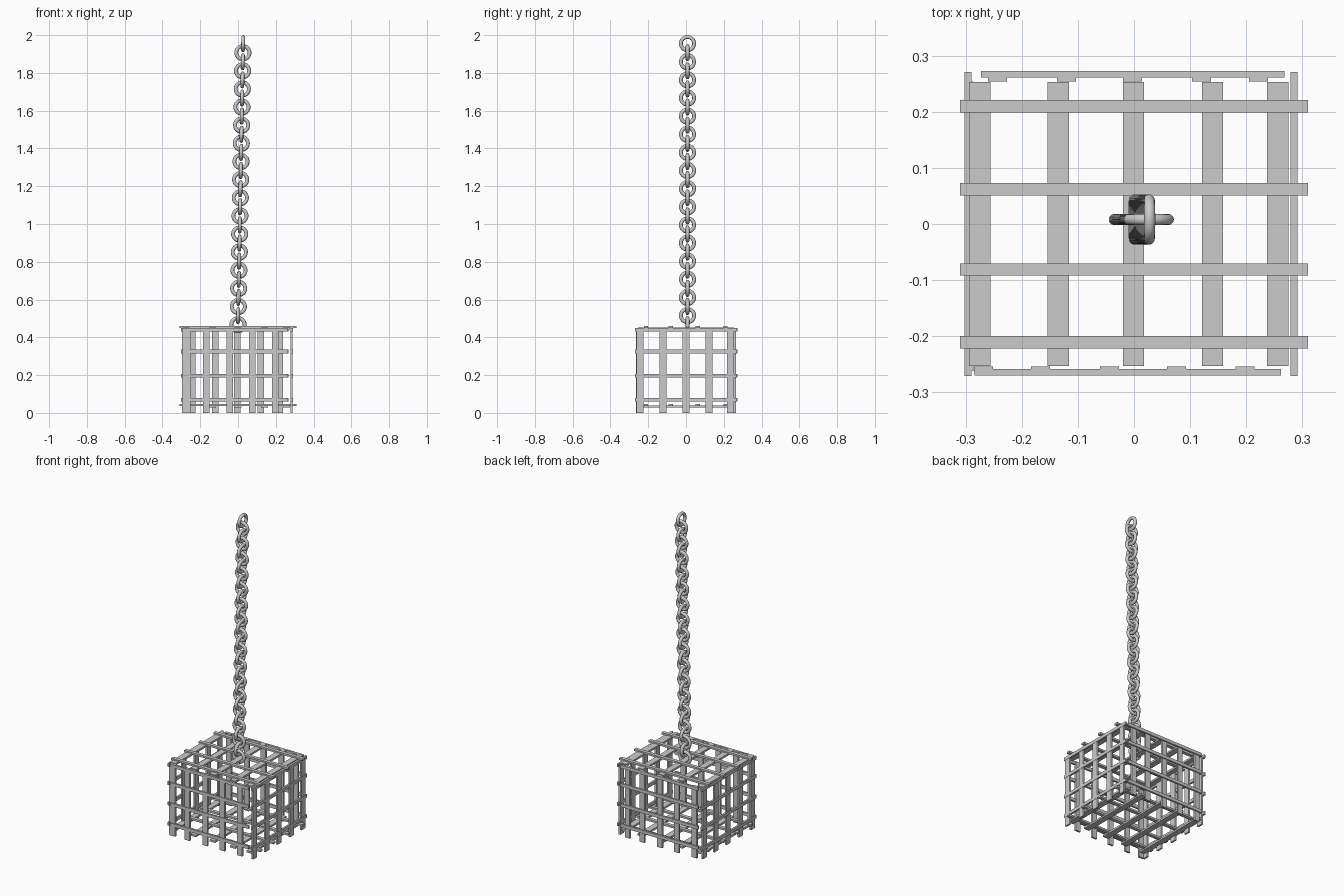
import bpy
import bmesh
from math import pi, radians
from mathutils import Matrix

if "Cube" in bpy.data.objects:
    bpy.data.objects.remove(bpy.data.objects["Cube"])


def bars(name, boxes):
    """One object from a list of (centre, size) boxes."""
    bm = bmesh.new()
    for c, s in boxes:
        bmesh.ops.create_cube(bm, size=1.0,
                              matrix=Matrix.Translation(c) @ Matrix.Diagonal((*s, 1)))
    me = bpy.data.meshes.new(name)
    bm.to_mesh(me)
    bm.free()
    ob = bpy.data.objects.new(name, me)
    bpy.context.collection.objects.link(ob)
    return ob


T = 0.012                               # bar thickness
RAIL_Z = (0.07, 0.197, 0.325, 0.44)     # horizontal rails on the walls
WALL_H = 0.45

# Front and back walls: y of rails, y of uprights, rail x range, upright x positions
walls_y = {
    "front_wall": (-0.264, -0.260, (-0.284, 0.262), (-0.268, -0.167, -0.044, 0.076, 0.198)),
    "back_wall": (0.267, 0.260, (-0.273, 0.268), (-0.243, -0.12, -0.003, 0.12, 0.222)),
}
for name, (ry, uy, (x0, x1), xs) in walls_y.items():
    bars(name + "_rails", [(((x0 + x1) / 2, ry, z), (x1 - x0, T, 0.02)) for z in RAIL_Z])
    bars(name + "_uprights", [((x, uy, WALL_H / 2), (0.034, T, WALL_H)) for x in xs])

# Left and right walls
for name, rx, ux in (("left_wall", -0.296, -0.291), ("right_wall", 0.285, 0.284)):
    bars(name + "_rails", [((rx, 0, z), (T, 0.541, 0.02)) for z in RAIL_Z])
    bars(name + "_uprights", [((ux, y, WALL_H / 2), (T * 0.9, 0.038, WALL_H))
                              for y in (-0.243, -0.122, 0.0, 0.122, 0.235)])

# Lid and floor grids
for name, z in (("lid", 0.455), ("floor", 0.042)):
    bars(name + "_cross_bars", [((0, y, z), (0.62, 0.022, T))
                                for y in (-0.211, -0.081, 0.062, 0.21)])
    bars(name + "_long_bars", [((x, 0, z - 0.008), (0.038, 0.506, T))
                               for x in (-0.275, -0.135, -0.001, 0.14, 0.256)])

# Chain: alternating links, leaning slightly towards +x
N = 32
bpy.ops.mesh.primitive_torus_add(major_radius=0.035, minor_radius=0.01,
                                 major_segments=40, minor_segments=12)
first = bpy.context.object
bpy.ops.object.shade_smooth_by_angle(angle=radians(40))
for i in range(N):
    link = first if i == 0 else first.copy()
    if i:
        bpy.context.collection.objects.link(link)
    link.name = f"chain_link_{i + 1:02d}"
    t = i / (N - 1)
    link.location = (0.027 * t, 0.008, 0.467 + 1.488 * t)
    turn = Matrix.Rotation(pi / 2 if i % 2 else 0, 3, 'Z')
    lean = Matrix.Rotation(radians(1.5), 3, 'Y')
    link.rotation_euler = (lean @ turn @ Matrix.Rotation(pi / 2, 3, 'X')).to_euler()
